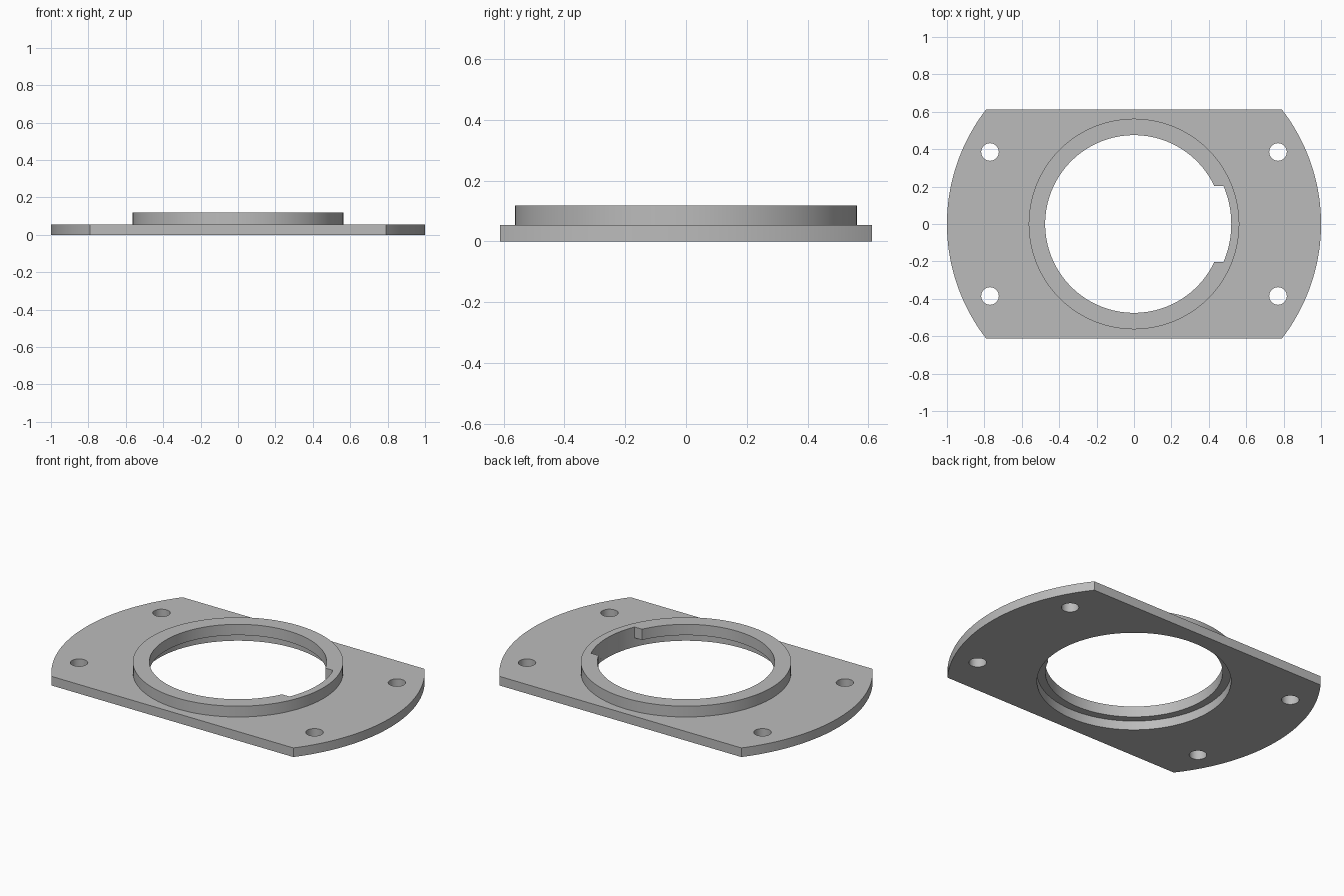
import bpy, bmesh
from math import sin, cos, asin, acos, pi

if "Cube" in bpy.data.objects:
    bpy.data.objects.remove(bpy.data.objects["Cube"], do_unlink=True)

PLATE_H, TOP = 0.054, 0.118
HALF_DEPTH = 0.612
BORE, SEAT, BOSS = 0.475, 0.52, 0.563
NOTCH = 0.203

grey = bpy.data.materials.new("light_grey")
grey.use_nodes = True
colour = (0.5, 0.5, 0.5, 1)
grey.diffuse_color = colour
grey.node_tree.nodes["Principled BSDF"].inputs["Base Color"].default_value = colour


def arc(r, start, end, steps):
    return [(r * cos(start + (end - start) * i / steps),
             r * sin(start + (end - start) * i / steps)) for i in range(steps + 1)]


def circle(r, steps=128, x=0, y=0):
    return [(x + px, y + py) for px, py in arc(r, 0, 2 * pi, steps)[:-1]]


def extrude(name, outline, z0, z1):
    """Solid prism from a counter-clockwise outline."""
    bm = bmesh.new()
    base = bm.faces.new([bm.verts.new((x, y, z0)) for x, y in outline])
    result = bmesh.ops.extrude_face_region(bm, geom=[base])
    verts = [v for v in result["geom"] if isinstance(v, bmesh.types.BMVert)]
    bmesh.ops.translate(bm, verts=verts, vec=(0, 0, z1 - z0))
    bmesh.ops.recalc_face_normals(bm, faces=bm.faces)
    mesh = bpy.data.meshes.new(name)
    bm.to_mesh(mesh)
    bm.free()
    mesh.materials.append(grey)
    obj = bpy.data.objects.new(name, mesh)
    bpy.context.collection.objects.link(obj)
    return obj


def combine(target, tool, operation):
    """Apply a boolean and discard the tool."""
    mod = target.modifiers.new("boolean", "BOOLEAN")
    mod.operation, mod.solver, mod.object = operation, "EXACT", tool
    bpy.ops.object.select_all(action="DESELECT")
    bpy.context.view_layer.objects.active = target
    target.select_set(True)
    bpy.ops.object.modifier_apply(modifier=mod.name)
    bpy.data.objects.remove(tool, do_unlink=True)


# Plate: a disc with flat front and back
a = asin(HALF_DEPTH)
flange = extrude("flange_plate", arc(1, -a, a, 48) + arc(1, pi - a, pi + a, 48), 0, PLATE_H)

# Raised collar
combine(flange, extrude("collar", circle(BOSS), 0.01, TOP), "UNION")

# Through bore and the wider seat underneath
combine(flange, extrude("bore_cutter", circle(BORE), -0.1, 0.3), "DIFFERENCE")
combine(flange, extrude("seat_cutter", circle(SEAT), -0.1, PLATE_H), "DIFFERENCE")

# Notch in the collar on the +x side
n = asin(NOTCH / SEAT)
notch = arc(SEAT, -n, n, 16) + [(0.3, NOTCH), (0.3, -NOTCH)]
combine(flange, extrude("notch_cutter", notch, 0.02, 0.3), "DIFFERENCE")

# Four bolt holes
for sx in (-1, 1):
    for sy in (-1, 1):
        hole = circle(0.047, 40, sx * 0.77, sy * 0.385)
        combine(flange, extrude("hole_cutter", hole, -0.1, 0.3), "DIFFERENCE")

bpy.ops.object.shade_smooth_by_angle(angle=pi / 6)
